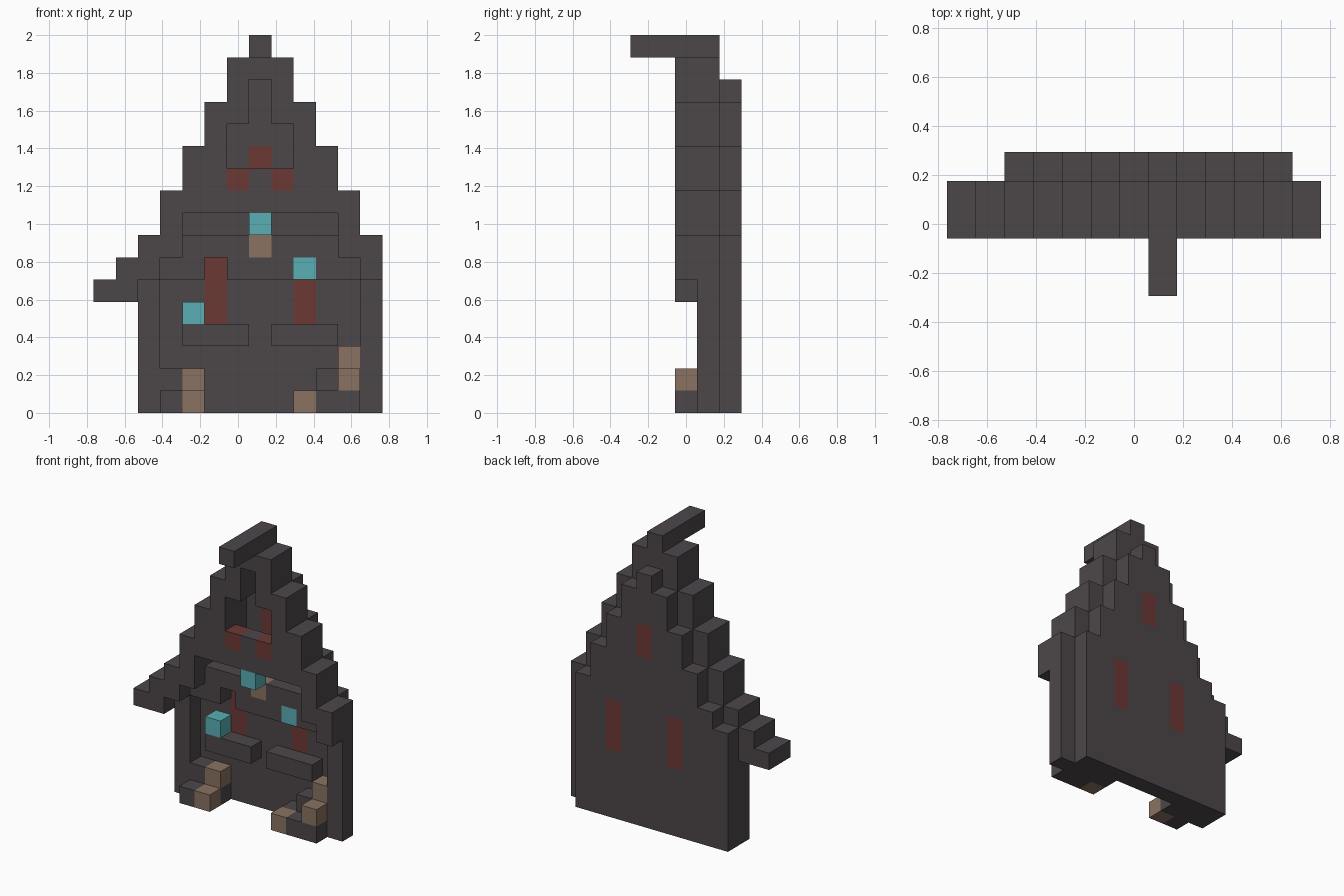
import bpy
import bmesh
from mathutils import Vector

if "Cube" in bpy.data.objects:
    bpy.data.objects.remove(bpy.data.objects["Cube"], do_unlink=True)

UNIT = 2 / 17                       # edge of one block
ORIGIN = Vector((-6.5, -2.5, 0))    # grid corner, in blocks
MID = 7                             # column under the ridge
AXES = [Vector((1, 0, 0)), Vector((0, 1, 0)), Vector((0, 0, 1))]


def make_material(name, colour):
    mat = bpy.data.materials.new(name)
    mat.use_nodes = True
    rgba = (*colour, 1)
    mat.diffuse_color = rgba
    bsdf = mat.node_tree.nodes["Principled BSDF"]
    bsdf.inputs["Base Color"].default_value = rgba
    bsdf.inputs["Roughness"].default_value = 0.9
    return mat


stone = make_material("dark stone", (0.073, 0.063, 0.068))
red = make_material("dull red", (0.150, 0.040, 0.034))
wood = make_material("light brown", (0.254, 0.171, 0.119))
glow = make_material("lantern teal", (0.100, 0.429, 0.456))

owner = {}       # block -> part name; later parts replace earlier ones
materials = {}   # part name -> material


def blocks(part, mat, x, y, z):
    """Fill a box of blocks; each range is a first and last index."""
    materials[part] = mat
    for i in range(x[0], x[1] + 1):
        for j in range(y[0], y[1] + 1):
            for k in range(z[0], z[1] + 1):
                owner[i, j, k] = part


def block(part, mat, i, j, k):
    blocks(part, mat, (i, i), (j, j), (k, k))


# Back wall, stepped up to the ridge
for d, top in enumerate([14, 13, 11, 9, 7]):
    for i in {MID - d, MID + d}:
        blocks("back_wall", stone, (i, i), (4, 4), (0, top))
blocks("back_wall", stone, (2, 2), (4, 4), (0, 6))

# Stepped gable roof with a long left eave
for d, (low, high) in enumerate([(15, 16), (13, 15), (9, 13), (9, 11), (7, 9), (6, 7)]):
    for i in {MID - d, MID + d}:
        blocks("roof", stone, (i, i), (2, 3), (low, high))
blocks("roof", stone, (1, 1), (2, 3), (5, 6))
blocks("roof", stone, (0, 0), (2, 3), (5, 5))
blocks("attic_floor", stone, (5, 9), (2, 3), (9, 9))
blocks("ridge_beam", stone, (MID, MID), (0, 3), (16, 16))

# Attic railing
for i in (6, 8):
    block("railing_posts", red, i, 2, 10)
block("railing_panel", stone, MID, 2, 10)

# Side pillars
for name, i in (("right_pillar", 2), ("left_pillar", 12)):
    blocks(name, stone, (i, i), (3, 3), (0, 5))

# Upper ledge, open above one window
blocks("upper_ledge", stone, (4, 10), (3, 3), (7, 7))
blocks("upper_ledge", stone, (3, 4), (3, 3), (6, 6))
blocks("upper_ledge", stone, (6, 11), (3, 3), (6, 6))

# Window sills
for name, i in (("right_sill", 4), ("left_sill", 8)):
    blocks(name, stone, (i, i + 2), (3, 3), (3, 3))

# Windows through the back wall
for i, low, high in ((5, 4, 6), (9, 4, 6), (MID, 10, 11)):
    blocks("windows", red, (i, i), (4, 4), (low, high))

# Lanterns and the bracket under the middle one
for name, cell in (("right_lantern", (4, 3, 4)), ("left_lantern", (9, 3, 6)),
                   ("middle_lantern", (MID, 2, 8))):
    block(name, glow, *cell)
block("lantern_bracket", wood, MID, 3, 7)

# Rubble and crates at the foot of the wall
blocks("right_rubble", stone, (3, 4), (2, 3), (0, 0))
block("right_rubble", stone, 3, 3, 1)
block("right_crates", wood, 4, 2, 0)
block("right_crates", wood, 4, 3, 1)
blocks("left_rubble", stone, (9, 11), (2, 3), (0, 0))
blocks("left_rubble", stone, (10, 11), (3, 3), (1, 1))
for cell in ((9, 2, 0), (11, 2, 1), (11, 3, 2)):
    block("left_crates", wood, *cell)


def build(part):
    """Make one object from the exposed block faces of a part."""
    bm = bmesh.new()
    for cell in [c for c, p in owner.items() if p == part]:
        centre = Vector(cell) + Vector((0.5, 0.5, 0.5)) + ORIGIN
        for a in range(3):
            for sign in (-1, 1):
                n = AXES[a] * sign
                if tuple(int(c + s) for c, s in zip(cell, n)) in owner:
                    continue
                u = AXES[(a + 1) % 3]
                v = n.cross(u)
                corners = [u + v, v - u, -u - v, u - v]
                bm.faces.new([bm.verts.new((centre + (n + c) / 2) * UNIT)
                              for c in corners])
    bmesh.ops.remove_doubles(bm, verts=bm.verts, dist=UNIT / 100)
    bmesh.ops.dissolve_limit(bm, angle_limit=0.01, verts=bm.verts, edges=bm.edges)
    mesh = bpy.data.meshes.new(part)
    bm.to_mesh(mesh)
    bm.free()
    mesh.materials.append(materials[part])
    bpy.context.collection.objects.link(bpy.data.objects.new(part, mesh))


for part in materials:
    build(part)
